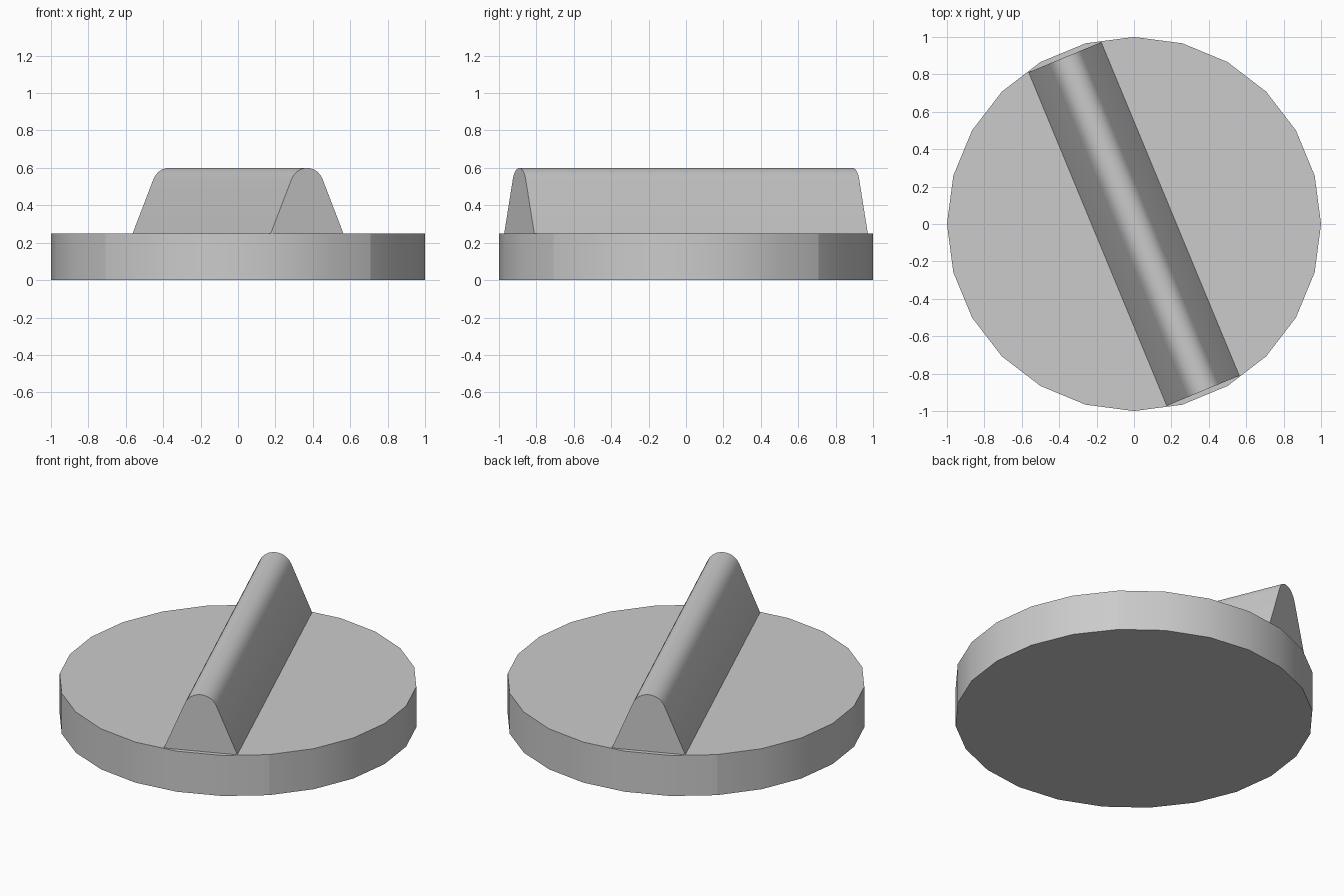
import bpy
import bmesh
from math import radians, cos, sin, pi

cube = bpy.data.objects.get("Cube")
if cube:
    bpy.data.objects.remove(cube, do_unlink=True)

grey = bpy.data.materials.new("grey")
grey.use_nodes = True
colour = (0.6, 0.6, 0.6, 1)
grey.diffuse_color = colour
grey.node_tree.nodes["Principled BSDF"].inputs["Base Color"].default_value = colour


def prism(name, outline, offset):
    """Extrude a closed outline of points along an offset."""
    bm = bmesh.new()
    face = bm.faces.new([bm.verts.new(p) for p in outline])
    top = bmesh.ops.extrude_face_region(bm, geom=[face])["geom"]
    bmesh.ops.translate(bm, vec=offset,
                        verts=[v for v in top if isinstance(v, bmesh.types.BMVert)])
    bmesh.ops.recalc_face_normals(bm, faces=bm.faces)
    # Creases that split the rim into four quarters
    for e in bm.edges:
        a, b = (v.co for v in e.verts)
        if abs(a.z - b.z) > 0.1 and abs(abs(a.x) - abs(a.y)) < 0.01:
            e.smooth = False
    mesh = bpy.data.meshes.new(name)
    bm.to_mesh(mesh)
    bm.free()
    mesh.materials.append(grey)
    obj = bpy.data.objects.new(name, mesh)
    bpy.context.collection.objects.link(obj)
    bpy.ops.object.select_all(action='DESELECT')
    obj.select_set(True)
    bpy.context.view_layer.objects.active = obj
    bpy.ops.object.shade_smooth_by_angle(angle=radians(30))
    return obj


# Round base disc
base_height = 0.25
sides = 24
ring = [(cos(2 * pi * i / sides), sin(2 * pi * i / sides), 0) for i in range(sides)]
prism("base_disc", ring, (0, 0, base_height))

# Grip ridge: sloping sides that run into a rounded crest
half_length, half_width, crest, radius = 0.965, 0.21, 0.6, 0.097
slope, steps = radians(22.5), 9
profile = [(-half_width, -half_length, base_height), (half_width, -half_length, base_height)]
for i in range(steps + 1):
    a = slope + (pi - 2 * slope) * i / steps
    profile.append((radius * cos(a), -half_length, crest - radius + radius * sin(a)))
grip = prism("grip_ridge", profile, (0, 2 * half_length, 0))
grip.rotation_euler.z = radians(22.5)
